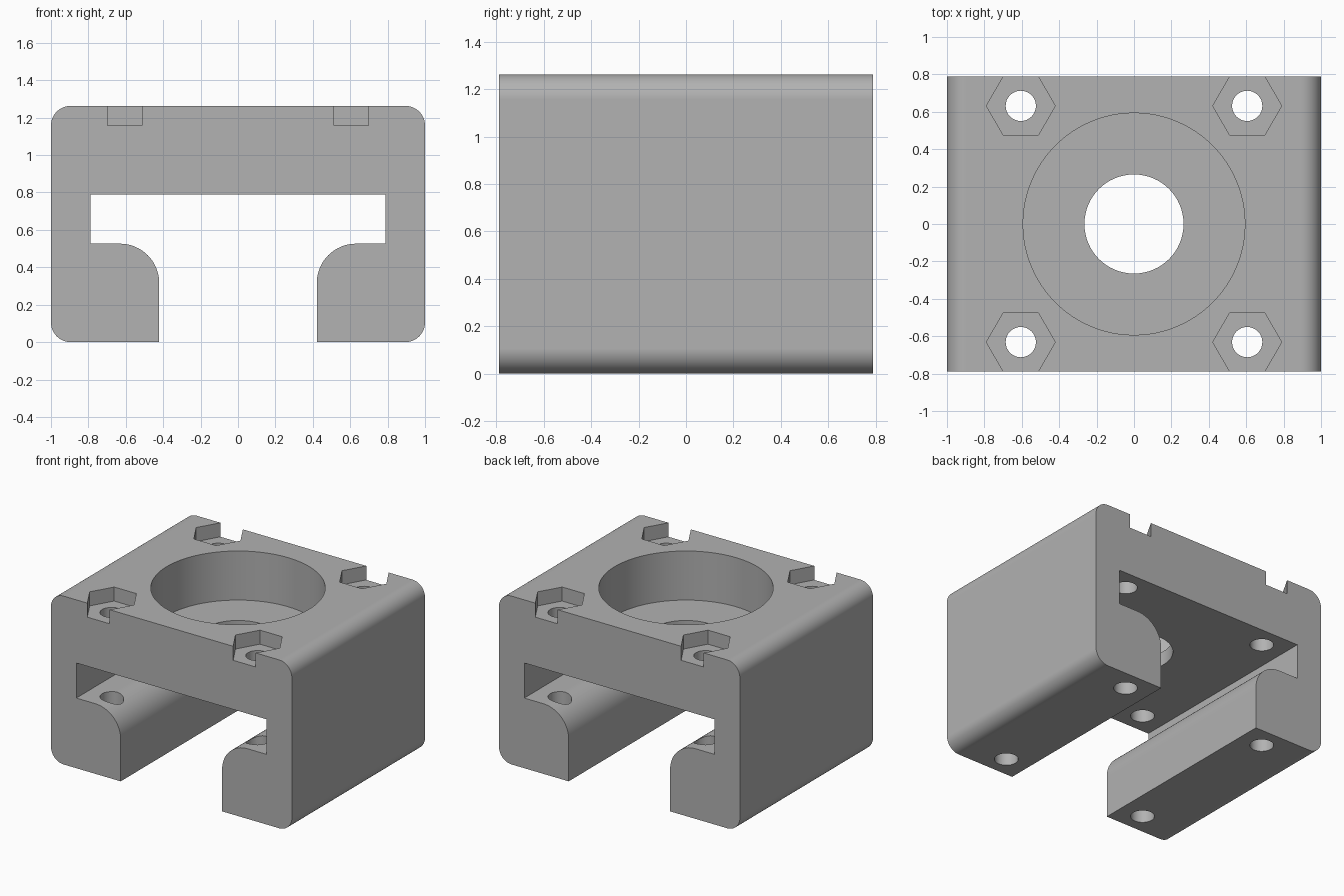
import bpy, bmesh, math

if "Cube" in bpy.data.objects:
    bpy.data.objects.remove(bpy.data.objects["Cube"])

U = 1 / 19            # one design unit; block is 38 x 30 x 24
HALF_Y, TOP = 15 * U, 24 * U

grey = bpy.data.materials.new("plain grey")
grey.diffuse_color = (0.445, 0.445, 0.445, 1)
grey.use_nodes = True
grey.node_tree.nodes["Principled BSDF"].inputs["Base Color"].default_value = grey.diffuse_color


def arc(cx, cz, r, a0, a1, n=12):
    """Points along an arc in the xz plane, angles in degrees."""
    return [(cx + r * math.cos(math.radians(a0 + (a1 - a0) * i / n)),
             cz + r * math.sin(math.radians(a0 + (a1 - a0) * i / n))) for i in range(n + 1)]


def make_object(name, bm):
    bmesh.ops.recalc_face_normals(bm, faces=bm.faces)
    mesh = bpy.data.meshes.new(name)
    bm.to_mesh(mesh)
    bm.free()
    mesh.materials.append(grey)
    obj = bpy.data.objects.new(name, mesh)
    bpy.context.collection.objects.link(obj)
    return obj


def cut_prism(target, x, y, z0, z1, r, sides):
    """Remove a vertical prism from the target."""
    bm = bmesh.new()
    ring = [bm.verts.new((x + r * math.cos(2 * math.pi * i / sides),
                          y + r * math.sin(2 * math.pi * i / sides), z0)) for i in range(sides)]
    base = bm.faces.new(ring)
    ext = bmesh.ops.extrude_face_region(bm, geom=[base])
    bmesh.ops.translate(bm, vec=(0, 0, z1 - z0),
                        verts=[g for g in ext["geom"] if isinstance(g, bmesh.types.BMVert)])
    cutter = make_object("cutter", bm)
    cutter.hide_render = True
    mod = target.modifiers.new("cut", "BOOLEAN")
    mod.operation, mod.solver, mod.object = "DIFFERENCE", "EXACT", cutter
    bpy.ops.object.modifier_apply(modifier=mod.name)
    bpy.data.objects.remove(cutter)


# Right half of the T-slot section, from slot roof down around to the top
half = [(15 * U, 15 * U), (15 * U, 10 * U)]
half += arc(12 * U, 6 * U, 4 * U, 90, 180, 16)          # rounded rail lip
half += [(8 * U, 0)]
half += arc(17 * U, 2 * U, 2 * U, -90, 0)               # lower outer corner
half += arc(17 * U, 22 * U, 2 * U, 0, 90)               # upper outer corner
section = half + [(-x, z) for x, z in reversed(half)]

# Carriage block: the section extruded from front to back
bm = bmesh.new()
face = bm.faces.new([bm.verts.new((x, -HALF_Y, z)) for x, z in section])
ext = bmesh.ops.extrude_face_region(bm, geom=[face])
bmesh.ops.translate(bm, vec=(0, 2 * HALF_Y, 0),
                    verts=[g for g in ext["geom"] if isinstance(g, bmesh.types.BMVert)])
block = make_object("carriage_block", bm)
bpy.context.view_layer.objects.active = block
block.select_set(True)

# Bearing pocket and centre hole
cut_prism(block, 0, 0, 17 * U, TOP + 0.1, 0.593, 96)
cut_prism(block, 0, 0, 14 * U, TOP + 0.1, 0.265, 64)

# Corner bolt holes with hexagonal nut pockets open to the front and back
for sx in (-1, 1):
    for sy in (-1, 1):
        x, y = sx * 11.5 * U, sy * 12 * U
        cut_prism(block, x, y, 22 * U, TOP + 0.1, 0.184, 6)
        cut_prism(block, x, y, -0.1, TOP + 0.1, 0.081, 32)

bpy.ops.object.shade_smooth_by_angle(angle=math.radians(30))
normals = block.modifiers.new("flat_face_normals", "WEIGHTED_NORMAL")
normals.keep_sharp = True
